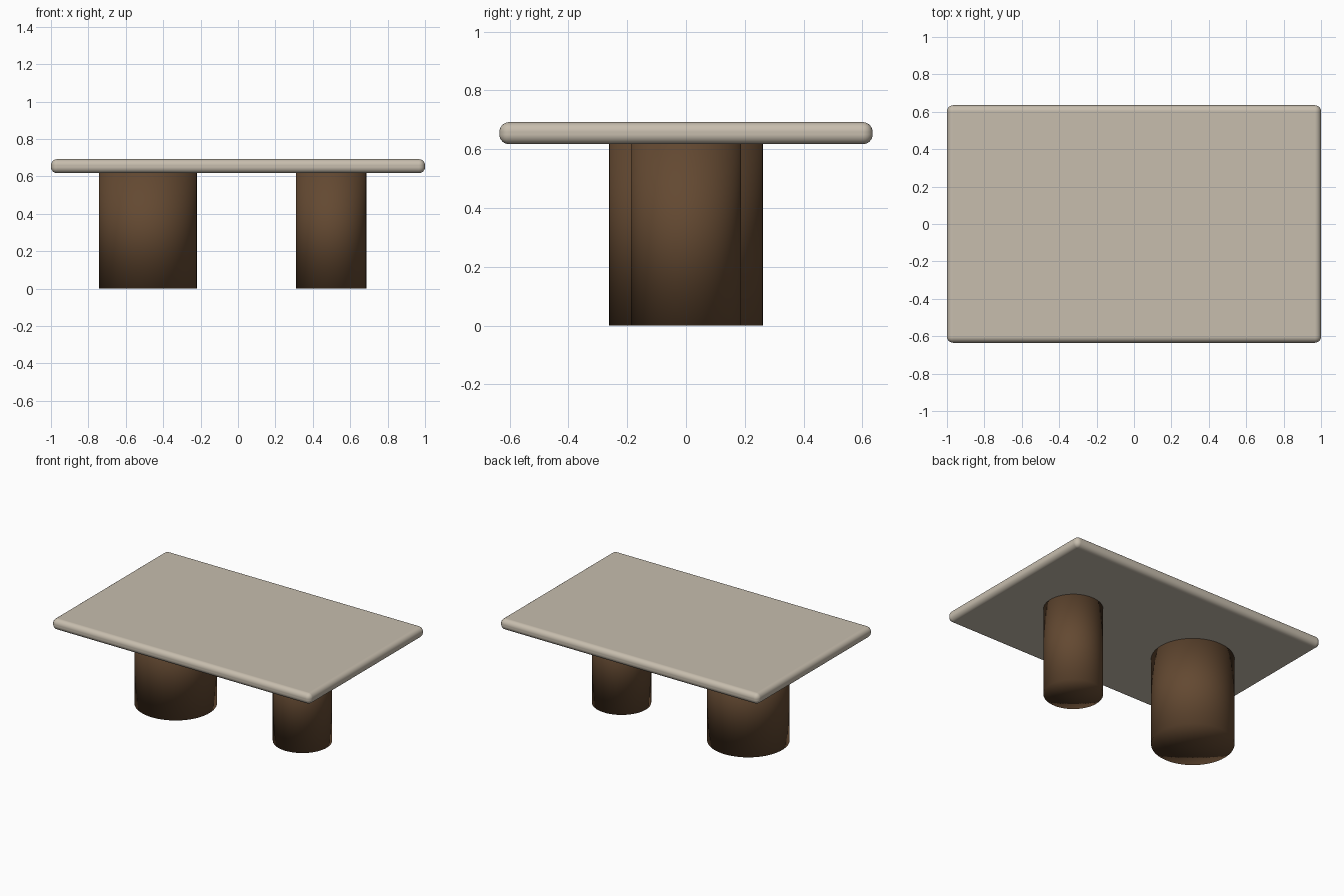
import bpy
import math

cube = bpy.data.objects.get("Cube")
if cube:
    bpy.data.objects.remove(cube, do_unlink=True)


def make_material(name, rgb):
    mat = bpy.data.materials.new(name)
    mat.use_nodes = True
    color = (*rgb, 1.0)
    mat.diffuse_color = color
    bsdf = next(n for n in mat.node_tree.nodes if n.type == "BSDF_PRINCIPLED")
    bsdf.inputs["Base Color"].default_value = color
    return mat


stone = make_material("warm beige", (0.57, 0.51, 0.42))
wood = make_material("dark brown", (0.125, 0.066, 0.031))

TOP_BOTTOM, TOP_HEIGHT = 0.617, 0.692


def add_column(name, x, radius):
    # Cylindrical leg with softly shaded end caps
    bpy.ops.mesh.primitive_cylinder_add(
        vertices=64, radius=radius, depth=TOP_BOTTOM,
        end_fill_type="TRIFAN", location=(x, 0, TOP_BOTTOM / 2))
    leg = bpy.context.object
    leg.name = name
    leg.data.materials.append(wood)
    bpy.ops.object.shade_smooth()


# Slab with rounded edges
bpy.ops.mesh.primitive_cube_add(size=1, location=(0, 0, (TOP_BOTTOM + TOP_HEIGHT) / 2))
top = bpy.context.object
top.name = "table_top"
top.scale = (2.0, 1.27, TOP_HEIGHT - TOP_BOTTOM)
bpy.ops.object.transform_apply(location=False, rotation=False, scale=True)
top.data.materials.append(stone)
bevel = top.modifiers.new("rounded_edges", "BEVEL")
bevel.width = 0.033
bevel.segments = 6
bevel.harden_normals = True
bpy.ops.object.shade_smooth_by_angle(angle=math.radians(40))
bpy.ops.object.modifier_apply(modifier=bevel.name)

# Two columns of different thickness
add_column("wide_leg", -0.482, 0.262)
add_column("narrow_leg", 0.498, 0.188)
